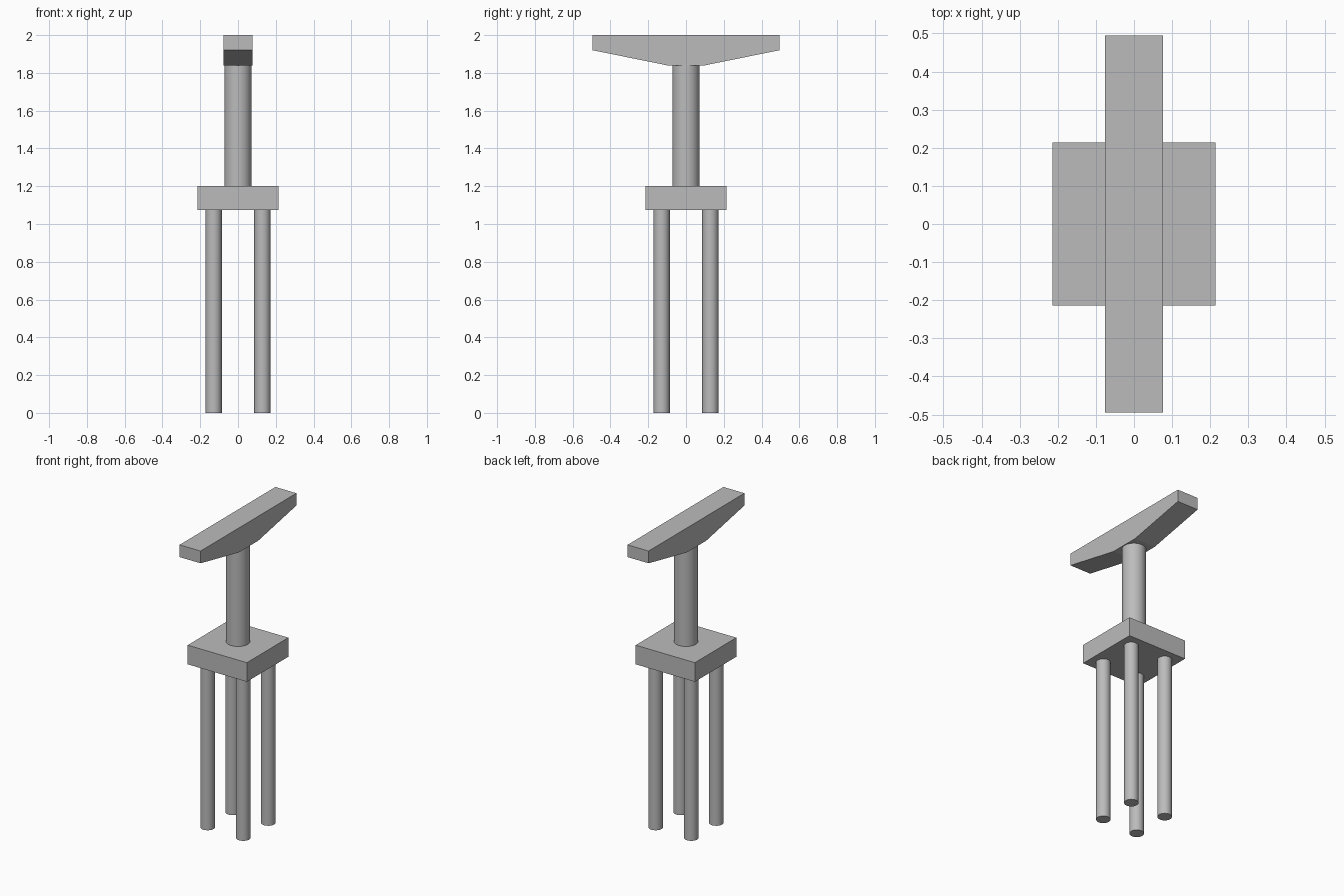
import bpy, bmesh

cube = bpy.data.objects.get("Cube")
if cube:
    bpy.data.objects.remove(cube)

# Single concrete colour
concrete = bpy.data.materials.new("concrete grey")
concrete.use_nodes = True
GREY = (0.5, 0.5, 0.5, 1)
concrete.diffuse_color = GREY
concrete.node_tree.nodes["Principled BSDF"].inputs["Base Color"].default_value = GREY


def column(name, x, y, radius, bottom, top, sides=24):
    """Upright round column between two heights."""
    bpy.ops.mesh.primitive_cylinder_add(
        vertices=sides, radius=radius, depth=top - bottom,
        location=(x, y, (bottom + top) / 2))
    obj = bpy.context.object
    obj.name = name
    obj.data.materials.append(concrete)
    bpy.ops.object.shade_smooth_by_angle()
    return obj


def prism(name, profile, half_width):
    """Extrude a (y, z) profile across x, centred on x = 0."""
    bm = bmesh.new()
    face = bm.faces.new([bm.verts.new((-half_width, y, z)) for y, z in profile])
    grown = bmesh.ops.extrude_face_region(bm, geom=[face])["geom"]
    moved = [v for v in grown if isinstance(v, bmesh.types.BMVert)]
    bmesh.ops.translate(bm, verts=moved, vec=(2 * half_width, 0, 0))
    bmesh.ops.recalc_face_normals(bm, faces=bm.faces)
    mesh = bpy.data.meshes.new(name)
    bm.to_mesh(mesh)
    bm.free()
    mesh.materials.append(concrete)
    obj = bpy.data.objects.new(name, mesh)
    bpy.context.collection.objects.link(obj)
    return obj


# Four foundation piles
SLAB_BOTTOM, SLAB_TOP, BEAM_BOTTOM = 1.075, 1.2, 1.84
for depth_name, sy in (("front", -1), ("back", 1)):
    for side_name, sx in (("right", -1), ("left", 1)):
        column(f"{depth_name}_{side_name}_pile", sx * 0.129, sy * 0.129,
               0.043, 0, SLAB_BOTTOM)

# Square slab joining the piles
H = 0.214
prism("pile_slab", [(-H, SLAB_BOTTOM), (H, SLAB_BOTTOM), (H, SLAB_TOP), (-H, SLAB_TOP)], H)

# Central pier
column("pier", 0, 0, 0.0715, SLAB_TOP, BEAM_BOTTOM)

# Hammerhead beam with tapered underside
half = [(0.1, BEAM_BOTTOM), (0.495, 1.92), (0.495, 2.0)]
prism("hammerhead_beam", half + [(-y, z) for y, z in reversed(half)], 0.076)
